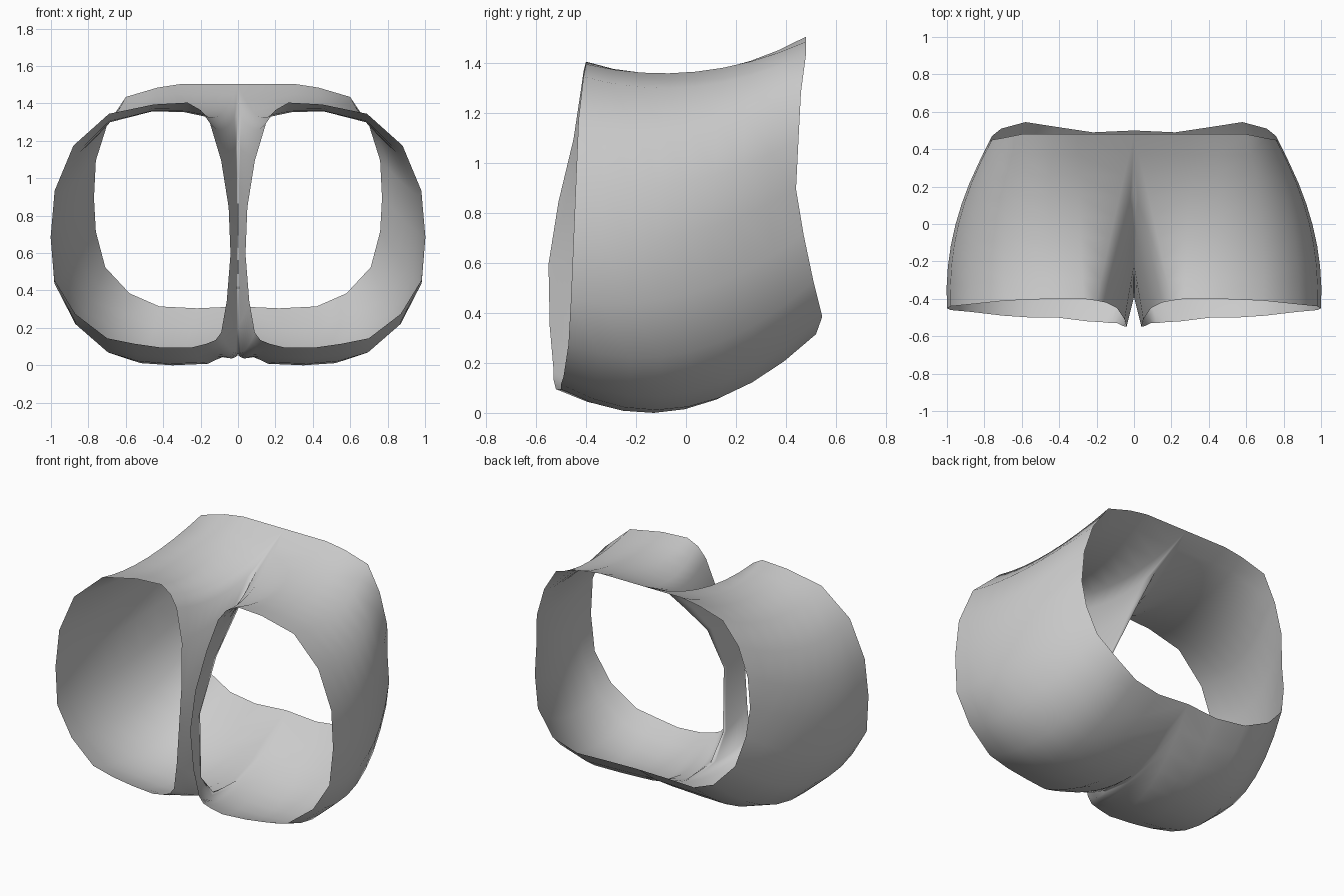
import bpy, bmesh
from mathutils import Vector

if "Cube" in bpy.data.objects:
    bpy.data.objects.remove(bpy.data.objects["Cube"])

# Leg opening (right half), clockwise from its inner top
leg = [(.20, -.41, 1.37), (.27, -.40, 1.41), (.45, -.40, 1.40), (.69, -.41, 1.35),
       (.88, -.43, 1.18), (.98, -.44, .94), (1.0, -.45, .70), (.98, -.46, .46),
       (.87, -.47, .28), (.70, -.49, .15), (.55, -.50, .12), (.41, -.50, .10),
       (.25, -.52, .10), (.17, -.525, .12), (.12, -.53, .14), (.09, -.53, .18),
       (.06, -.545, .35), (.04, -.55, .60), (.05, -.51, .85), (.09, -.45, 1.10),
       (.15, -.42, 1.30)]
# Half of the waist opening, closed by the centre seam through the crotch
waist = [(0, .48, 1.51), (.30, .48, 1.51), (.43, .48, 1.49), (.60, .48, 1.44),
         (.70, .46, 1.29), (.76, .45, 1.10), (.77, .44, .90), (.76, .47, .72),
         (.71, .51, .53), (.58, .545, .39), (.42, .52, .32), (.22, .49, .31),
         (0, .50, .32)]
seam = [(0, .22, .13), (0, .0, .06), (0, -.25, .07), (0, -.38, .22),
        (0, -.39, .64), (0, -.22, .95), (0, .0, 1.17), (0, .2, 1.36)]
# Vertical sag of the cloth halfway along each line
sag = [-.10, -.095, -.075, -.085, -.09, -.09, -.08, -.11, -.155, -.18, -.19,
       -.185, -.18, -.075, -.05, -.03, -.02, 0, .02, 0, -.06]
STEPS = 8


def loft_point(a, b, dz, t):
    a, b = Vector(a), Vector(b)
    bulge = Vector((.07 * a.x ** 2, 0, dz))
    return a.lerp(b, t) + bulge * 4 * t * (1 - t)


# Loft the right half from leg opening to waist and seam
bm = bmesh.new()
body = waist + seam
rings = [[bm.verts.new(loft_point(a, b, s, k / STEPS)) for a, b, s in zip(leg, body, sag)]
         for k in range(STEPS + 1)]
n = len(leg)
for r0, r1 in zip(rings, rings[1:]):
    for i in range(n):
        j = (i + 1) % n
        bm.faces.new((r0[i], r0[j], r1[j], r1[i]))

# Mirror the left half and weld along the seam
copy = bmesh.ops.duplicate(bm, geom=bm.verts[:] + bm.edges[:] + bm.faces[:])["geom"]
for v in [g for g in copy if isinstance(g, bmesh.types.BMVert)]:
    v.co.x *= -1
bmesh.ops.remove_doubles(bm, verts=bm.verts[:], dist=.0005)
bmesh.ops.recalc_face_normals(bm, faces=bm.faces[:])

# Make normals face outward: the outermost face should point away from x = 0
outer = max(bm.faces, key=lambda f: f.calc_center_median().x)
if outer.normal.x < 0:
    bmesh.ops.reverse_faces(bm, faces=bm.faces[:])
for f in bm.faces:
    f.smooth = True

# Stand on z = 0
low = min(v.co.z for v in bm.verts)
for v in bm.verts:
    v.co.z -= low

mesh = bpy.data.meshes.new("shorts")
bm.to_mesh(mesh)
bm.free()
bpy.context.collection.objects.link(bpy.data.objects.new("shorts", mesh))
